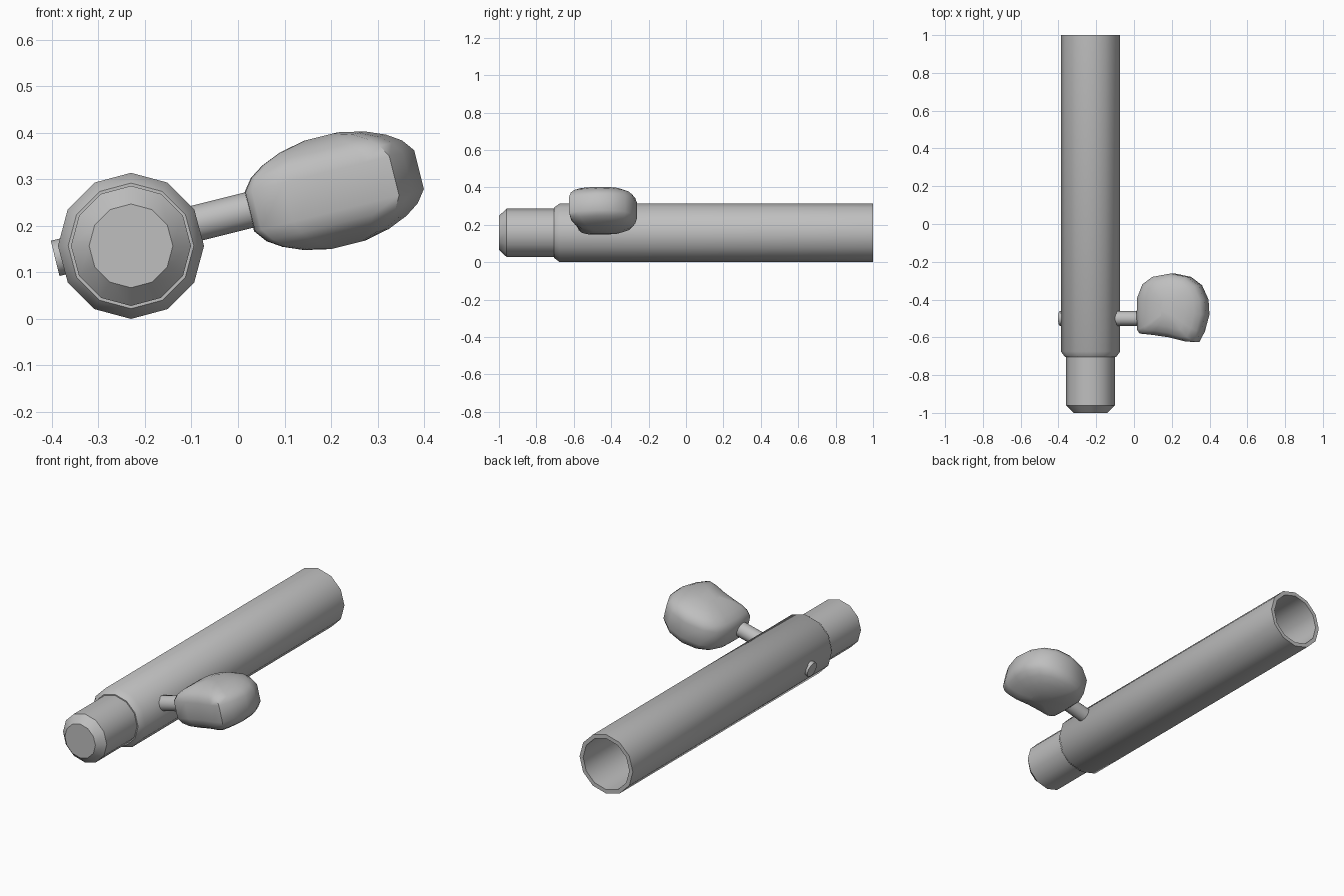
import bpy, bmesh
from math import radians, sin, cos, pi
from mathutils import Matrix

cube = bpy.data.objects.get("Cube")
if cube:
    bpy.data.objects.remove(cube, do_unlink=True)

steel = bpy.data.materials.new("plain grey steel")
steel.use_nodes = True
GREY = (0.52, 0.52, 0.52, 1)
steel.diffuse_color = GREY
steel.node_tree.nodes["Principled BSDF"].inputs["Base Color"].default_value = GREY


def finish(name, bm, matrix, angle):
    """Turn a bmesh into a shaded, coloured object."""
    bmesh.ops.remove_doubles(bm, verts=bm.verts, dist=0.0001)
    bmesh.ops.recalc_face_normals(bm, faces=bm.faces)
    bm.transform(matrix)
    mesh = bpy.data.meshes.new(name)
    bm.to_mesh(mesh)
    bm.free()
    mesh.materials.append(steel)
    obj = bpy.data.objects.new(name, mesh)
    bpy.context.collection.objects.link(obj)
    bpy.ops.object.select_all(action='DESELECT')
    obj.select_set(True)
    bpy.context.view_layer.objects.active = obj
    bpy.ops.object.shade_smooth_by_angle(angle=radians(angle))
    return obj


def skin(bm, rings):
    """Bridge consecutive rings with quads and cap both ends."""
    loops = [[bm.verts.new(p) for p in ring] for ring in rings]
    n = len(loops[0])
    for a, b in zip(loops, loops[1:]):
        for i in range(n):
            j = (i + 1) % n
            bm.faces.new((a[i], a[j], b[j], b[i]))
    bm.faces.new(loops[0])
    bm.faces.new(loops[-1])


def lathe(name, profile, matrix, sides=12):
    """Revolve (y, radius) points about the y axis."""
    bm = bmesh.new()
    turns = [pi / 2 + 2 * pi * i / sides for i in range(sides)]
    skin(bm, [[(r * cos(t), y, r * sin(t)) for t in turns] for y, r in profile])
    return finish(name, bm, matrix, 40)


# Hollow tube and the stepped head at its front
axis = Matrix.Translation((-0.23, 0, 0.157))
lathe("bolt_tube", [(-0.705, 0.12), (-0.705, 0.135), (-0.675, 0.157), (1, 0.157),
                    (1, 0.136), (-0.65, 0.136)], axis)
lathe("bolt_head", [(-1, 0.09), (-0.96, 0.129), (-0.66, 0.129)], axis)

# Tilted cross pin that carries the handle
tilt = Matrix.Translation((0, 0, 0.228)) @ Matrix.Rotation(radians(-14), 4, 'Y')
along_x = Matrix.Translation((0, -0.5, 0)) @ Matrix.Rotation(radians(-90), 4, 'Z')
lathe("handle_pin", [(-0.405, 0.039), (0.06, 0.039)], tilt @ along_x)

# Pillow-shaped handle: a flat rim with a dome on both sides
outline = [(0.027, -0.39), (0.024, -0.48), (0.026, -0.56), (0.04, -0.58),
           (0.11, -0.587), (0.2, -0.6), (0.29, -0.622), (0.345, -0.625),
           (0.375, -0.57), (0.4, -0.48), (0.395, -0.4), (0.36, -0.325),
           (0.3, -0.28), (0.21, -0.262), (0.11, -0.28), (0.055, -0.32)]
dome = [(0.043, 1, 1), (0.07, 0.89, 0.95), (0.09, 0.73, 0.84),
        (0.108, 0.5, 0.62), (0.12, 0.2, 0.3)]
layers = [(-h, sx, sy) for h, sx, sy in reversed(dome)] + dome
cx, cy = 0.213, -0.45
bm = bmesh.new()
skin(bm, [[(cx + (x - cx) * sx, cy + (y - cy) * sy, h - 0.004) for x, y in outline]
          for h, sx, sy in layers])
finish("handle_knob", bm, tilt, 50)
